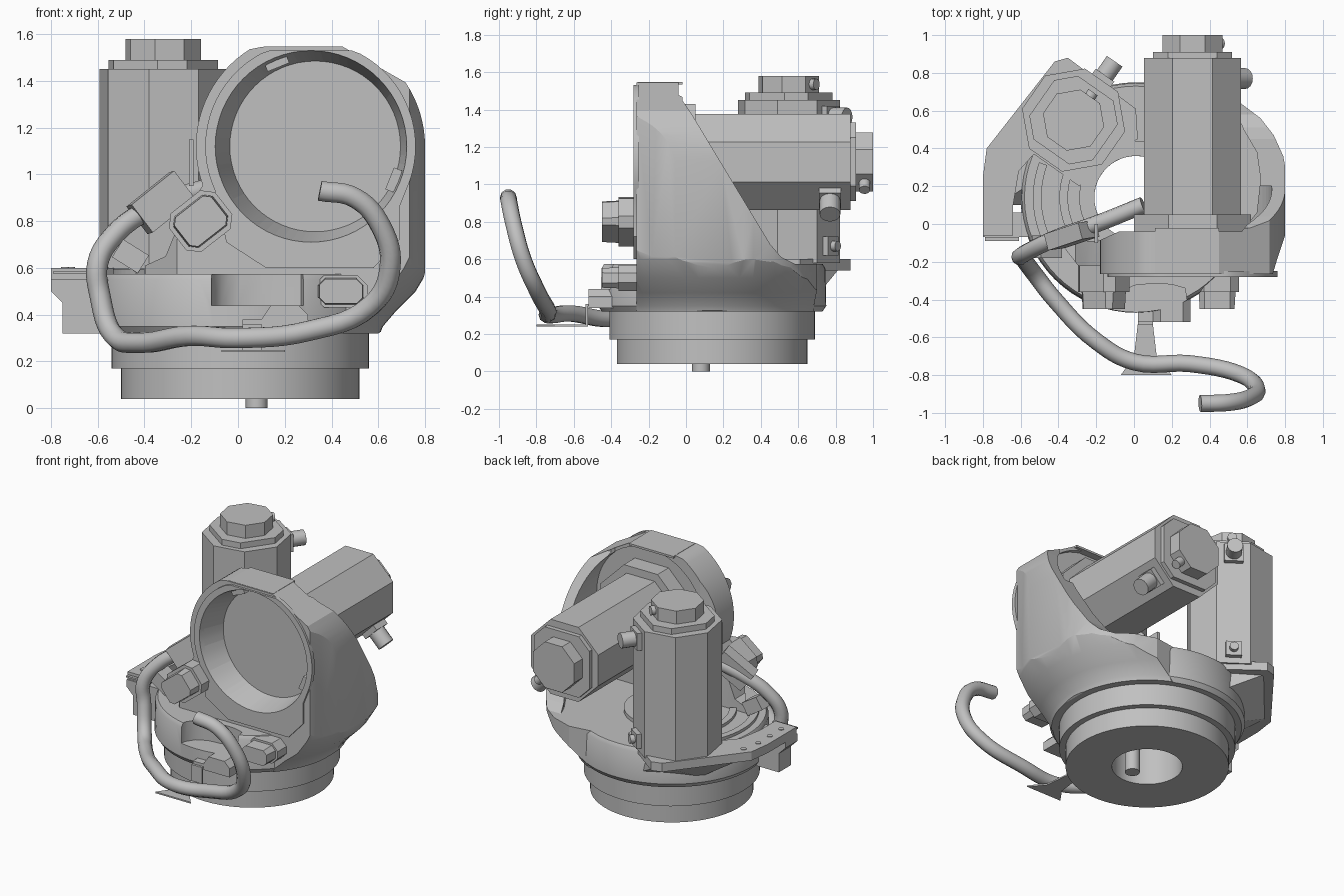
import bpy, bmesh
from math import sin, cos, pi, radians
from mathutils import Vector, Matrix

cube = bpy.data.objects.get("Cube")
if cube:
    bpy.data.objects.remove(cube, do_unlink=True)

grey = bpy.data.materials.new("light_grey_metal")
grey.use_nodes = True
grey.diffuse_color = (0.53, 0.53, 0.53, 1)
grey.node_tree.nodes["Principled BSDF"].inputs["Base Color"].default_value = grey.diffuse_color

AXIS = (0.01, 0.14)      # turntable centre, x and y
RING = (0.31, 1.12)      # front opening and motor axis, x and z
TOWER = (-0.32, 0.55)    # upright motor axis, x and y


def finish(name, bm):
    bmesh.ops.recalc_face_normals(bm, faces=bm.faces)
    mesh = bpy.data.meshes.new(name)
    bm.to_mesh(mesh)
    bm.free()
    mesh.materials.append(grey)
    ob = bpy.data.objects.new(name, mesh)
    bpy.context.collection.objects.link(ob)
    return ob


def smooth(ob, angle=30):
    bpy.ops.object.select_all(action='DESELECT')
    ob.select_set(True)
    bpy.context.view_layer.objects.active = ob
    bpy.ops.object.shade_smooth_by_angle(angle=radians(angle))


def prism(name, axis, pts, lo, hi, end_pts=None):
    """Loft an outline along an axis from lo to hi."""
    def place(p, t):
        a, b = p
        return {'x': (t, a, b), 'y': (a, t, b), 'z': (a, b, t)}[axis]
    bm = bmesh.new()
    start = [bm.verts.new(place(p, lo)) for p in pts]
    end = [bm.verts.new(place(p, hi)) for p in (end_pts or pts)]
    bm.faces.new(start)
    bm.faces.new(end)
    for i in range(len(pts)):
        j = (i + 1) % len(pts)
        bm.faces.new((start[i], start[j], end[j], end[i]))
    return finish(name, bm)


def arc(c, r, a0, a1, n):
    return [(c[0] + r * cos(radians(a0 + (a1 - a0) * i / n)),
             c[1] + r * sin(radians(a0 + (a1 - a0) * i / n))) for i in range(n + 1)]


def ngon(c, r, n, turn=0):
    return arc(c, r, turn, turn + 360, n)[:-1]


def octagon(c, apothem, face_angle=0):
    return ngon(c, apothem / cos(pi / 8), 8, face_angle + 22.5)


def chamfered(c, w, h, cut, turn):
    """Rectangle outline with clipped corners, turned about its centre."""
    rot = Matrix.Rotation(radians(turn), 2)
    pts = []
    for sx, sz, flip in ((1, 1, 0), (-1, 1, 1), (-1, -1, 0), (1, -1, 1)):
        pair = [(sx * w, sz * (h - cut)), (sx * (w - cut), sz * h)]
        pts += pair[::-1] if flip else pair
    return [tuple(Vector(c) + rot @ Vector(p)) for p in pts]


def box(name, c, size, x_dir=(1, 0, 0)):
    """Box whose local x axis points along x_dir."""
    bm = bmesh.new()
    bmesh.ops.create_cube(bm, size=1, matrix=Matrix.Diagonal((*size, 1)))
    bm.transform(Matrix.Translation(c) @ Vector((1, 0, 0)).rotation_difference(Vector(x_dir)).to_matrix().to_4x4())
    return finish(name, bm)


def rod(name, a, b, r, sides=16):
    a, b = Vector(a), Vector(b)
    bm = bmesh.new()
    bmesh.ops.create_cone(bm, cap_ends=True, segments=sides, radius1=r, radius2=r, depth=(b - a).length)
    bm.transform(Matrix.Translation((a + b) / 2) @ (b - a).to_track_quat('Z', 'Y').to_matrix().to_4x4())
    ob = finish(name, bm)
    smooth(ob)
    return ob


def lathe(name, profile, n=64):
    """Closed ring profile of (radius, z) about the turntable axis."""
    bm = bmesh.new()
    loops = [[bm.verts.new((AXIS[0] + r * cos(2 * pi * i / n), AXIS[1] + r * sin(2 * pi * i / n), z))
              for r, z in profile] for i in range(n)]
    for i in range(n):
        p, q = loops[i], loops[(i + 1) % n]
        for k in range(len(profile)):
            m = (k + 1) % len(profile)
            bm.faces.new((p[k], q[k], q[m], p[m]))
    ob = finish(name, bm)
    smooth(ob)
    return ob


def boolean(ob, cutter, op='DIFFERENCE', keep=False):
    mod = ob.modifiers.new("cut", 'BOOLEAN')
    mod.operation, mod.object, mod.solver = op, cutter, 'EXACT'
    bpy.context.view_layer.objects.active = ob
    bpy.ops.object.modifier_apply(modifier=mod.name)
    if not keep:
        bpy.data.objects.remove(cutter, do_unlink=True)


# Turntable base, drum body with front scoop, and floor rings
lathe("base_flange", [(.22, .04), (.51, .04), (.51, .17), (.55, .17), (.55, .32), (.22, .32)])
rod("base_pin", (.08, .08, 0), (.08, .08, .22), .047)
drum = lathe("drum_body", [(.22, .32), (.59, .32), (.61, .35), (.605, .55), (.59, .575), (.22, .575)])
scoop = [(-.13, -.6), (-.11, -.42), (-.07, -.36), (0, -.325), (.1, -.315), (.2, -.32), (.27, -.34), (.31, -.6)]
boolean(drum, prism("scoop_cutter", 'z', scoop, .44, .7))
smooth(drum, 40)
lathe("floor_ring", [(.22, .57), (.3, .57), (.3, .6), (.22, .6)])

# Main housing: front outline trimmed by footprint, bowl, slope and hollow
outline = arc(RING, .49, 0, 34, 8) + [(.45, 1.545), (.1, 1.545)] + arc(RING, .49, 122, 200, 18)
outline += [(-.24, .82), (-.31, .65), (-.42, .6), (-.42, .32), (.6, .32), (.7, .38), (.77, .48), (.8, .58)]
housing = prism("main_housing", 'y', outline, -.265, .8)
footprint = [(.73, -.28), (.76, -.18), (.8, -.06), (.81, .25), (.79, .36), (.74, .47), (.67, .56),
             (.55, .65), (.4, .7), (-.3, .6), (-.42, -.06), (-.25, -.28)]
boolean(housing, prism("footprint", 'z', footprint, .2, 2), 'INTERSECT')
bowl = [(.22, .3), (.59, .3), (.61, .35), (.67, .42), (.75, .5), (.81, .6), (.86, .72), (.9, 1), (.9, 2), (.22, 2)]
bowl_form = lathe("bowl_form", bowl)
boolean(bowl_form, prism("core", 'z', ngon(AXIS, .3, 32), .25, 2.1), 'UNION')
boolean(housing, bowl_form, 'INTERSECT')
slope = [(-.02, 1.7), (-.02, 1.45), (.04, 1.36), (.45, .68), (.51, .61), (.58, .575), (.9, .575), (.9, 1.7)]
boolean(housing, prism("slope_cutter", 'x', slope, -1, 1))
hollow = [(-.9, -.09), (-.19, -.09), (-.08, -.04), (.57, -.04), (.65, .06), (.67, .24), (.65, .38), (.58, .5),
          (.42, .9), (-.9, .9)]
boolean(housing, prism("hollow_cutter", 'z', hollow, .575, 2))
boolean(housing, prism("rear_bore", 'y', ngon(RING, .42, 64), -.07, .2))
boolean(housing, prism("bore_cutter", 'z', ngon(AXIS, .22, 48), .1, .58))

# Raised front rim with its lower lip
rim_pts = [(x, min(z, 1.53)) for x, z in arc(RING, .45, -20, 205, 44)]
rim_pts += [(-.05, .71), (.12, .6), (.58, .6), (.69, .72), (.69, .86)]
rim = prism("front_rim", 'y', rim_pts, -.28, -.25)
opening = prism("opening_cutter", 'y', ngon(RING, .415, 64), -.3, -.11, ngon((.33, 1.12), .365, 64))
boolean(rim, opening, keep=True)
boolean(housing, opening)
smooth(housing, 25)
smooth(rim, 25)
box("rim_top_pad", (.28, -.14, 1.54), (.34, .24, .014))
for a in (-22, 112):
    x, z = arc(RING, .385, a, a, 1)[0]
    box("opening_tab", (x, -.18, z), (.04, .12, .1), (cos(radians(a)), 0, sin(radians(a))))

# Horizontal motor
prism("motor_flange", 'y', octagon(RING, .31), -.08, .05)
prism("horizontal_motor", 'y', octagon(RING, .257), .04, .88)
prism("horizontal_motor_collar", 'y', chamfered(RING, .21, .21, .08, 0), .88, .91)
prism("horizontal_motor_cap", 'y', octagon(RING, .158), .91, 1)
rod("horizontal_cap_plug", (.4, .955, 1.03), (.46, .955, .97), .03)
box("horizontal_connector_base", (.5, .77, .93), (.05, .12, .12), (1, 0, -1))
rod("horizontal_connector", (.5, .77, .93), (.59, .77, .84), .055)

# Mounting plate for the upright motor
plate = [(-.8, -.06), (-.8, .25), (-.78, .4), (-.42, .86), (-.35, .88), (.01, .61), (.02, .45),
         (-.13, .36), (-.29, .2), (-.53, .37), (-.61, .28), (-.64, .1), (-.64, -.06)]
prism("motor_plate", 'z', plate, .54, .6)
prism("plate_support", 'y', [(-.8, .55), (-.8, .5), (-.75, .45), (-.75, .32), (-.5, .32), (-.5, .55)], -.07, .06)
prism("plate_gusset", 'z', [(-.5, .1), (-.46, .5), (-.1, .68), (0, .5)], .38, .55,
      [(-.72, .1), (-.74, .4), (-.38, .82), (0, .58)])
box("plate_front_strip", (-.7, -.08, .58), (.18, .02, .012))
for i in range(4):
    x, y = -.74 + .025 * (i == 3), .02 + .125 * i
    rod("plate_bolt", (x, y, .59), (x, y, .604), .018)
for r in (.36, .5):
    inner, outer = arc(AXIS, r, 160, 215, 12), arc(AXIS, r + .045, 160, 215, 12)
    prism("floor_rib", 'z', inner + outer[::-1], .57, .595)

# Upright motor
FACE = 55
prism("upright_motor", 'z', octagon(TOWER, .258, FACE), .58, 1.45)
prism("upright_motor_collar", 'z', chamfered(TOWER, .205, .205, .09, FACE), 1.45, 1.49)
prism("upright_motor_cap", 'z', octagon(TOWER, .153, FACE), 1.49, 1.58)
out = Vector((cos(radians(FACE)), sin(radians(FACE)), 0))
for label, z, size in (("upper", 1.36, .12), ("lower", .67, .1)):
    root = Vector((*TOWER, z)) + out * .26
    box(label + "_connector_base", root, (.06, size, size), out)
    rod(label + "_connector", root, root + out * (.12 if z > 1 else .06), .05 if z > 1 else .028)
cap_side = Vector((*TOWER, 1.535))
rod("upright_cap_plug", cap_side + out * .14, cap_side + out * .18, .03)

# Front plugs
for name, c, w, h, turn in (("upper_plug", (-.16, .8), .125, .105, 38), ("lower_plug", (.44, .5), .115, .07, 0)):
    prism(name + "_base", 'y', chamfered(c, w, h, .045, turn), -.36, -.22)
    prism(name + "_head", 'y', chamfered(c, w * .8, h * .75, .025, turn), -.45, -.36,
          chamfered(c, w * .85, h * .8, .03, turn))
prism("terminal_box", 'y', [(.02, .34), (.3, .34), (.3, .4), (.26, .44), (.14, .44), (.1, .38), (.02, .38)], -.52, -.3)
box("side_plug", (-.46, -.12, .65), (.13, .12, .09), (.8, 0, -.5))

# Cable, its clamp and its bracket
path = [(.35, -.95, .93), (.5, -.945, .9), (.61, -.92, .78), (.65, -.87, .6), (.57, -.8, .44), (.3, -.74, .33),
        (0, -.73, .3), (-.2, -.62, .31), (-.42, -.4, .28), (-.53, -.26, .31), (-.59, -.18, .48),
        (-.6, -.17, .62), (-.53, -.13, .74), (-.4, -.07, .84), (-.2, 0, .92), (.05, .1, .97)]
curve = bpy.data.curves.new("cable", 'CURVE')
curve.dimensions = '3D'
curve.bevel_depth, curve.bevel_resolution, curve.resolution_u = .045, 3, 6
curve.use_fill_caps = True
spline = curve.splines.new('BEZIER')
spline.bezier_points.add(len(path) - 1)
for bp, p in zip(spline.bezier_points, path):
    bp.co = p
    bp.handle_left_type = bp.handle_right_type = 'AUTO'
curve.materials.append(grey)
bpy.context.collection.objects.link(bpy.data.objects.new("cable", curve))
box("cable_clamp", (-.33, -.06, .88), (.24, .09, .15), (.75, .25, .6))
box("clamp_tab", (-.2, -.05, 1.05), (.02, .1, .2))
prism("cable_bracket", 'z', [(-.07, -.8), (.2, -.8), (.12, -.7), (.1, -.53), (.02, -.53), (0, -.7)], .24, .25)
box("bracket_upright", (.06, -.53, .3), (.08, .012, .12))
box("bracket_foot", (.06, -.47, .355), (.08, .13, .012))
